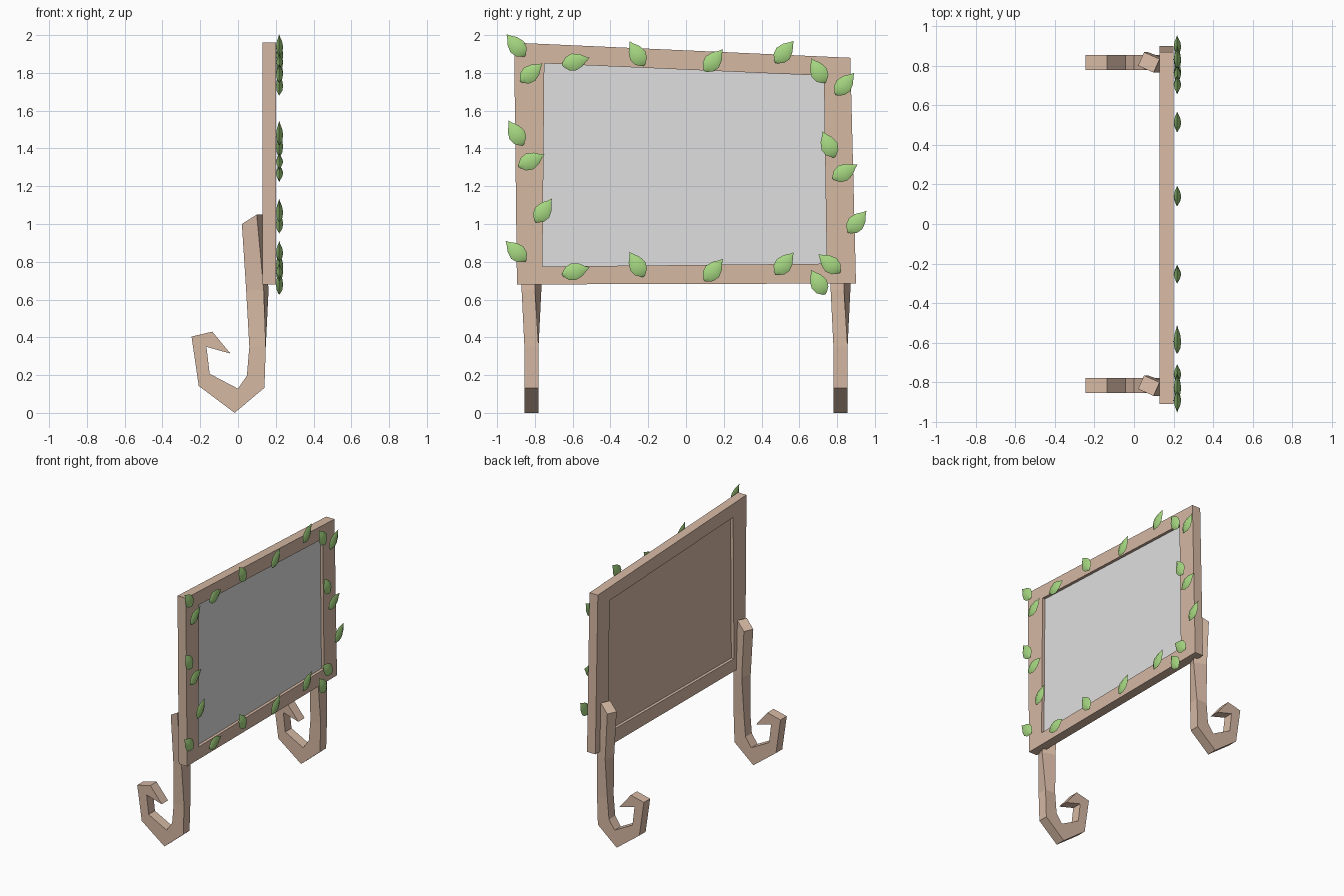
import bpy
import bmesh
import math
from mathutils import Vector, Matrix

cube = bpy.data.objects.get("Cube")
if cube:
    bpy.data.objects.remove(cube, do_unlink=True)


def make_material(name, rgb):
    mat = bpy.data.materials.new(name)
    mat.use_nodes = True
    mat.diffuse_color = (*rgb, 1)
    bsdf = next(n for n in mat.node_tree.nodes if n.type == 'BSDF_PRINCIPLED')
    bsdf.inputs["Base Color"].default_value = (*rgb, 1)
    return mat


wood = make_material("pale wood", (0.67, 0.48, 0.37))
grey = make_material("board grey", (0.74, 0.74, 0.74))
green = make_material("leaf green", (0.38, 0.68, 0.22))


def finish(bm, name, *mats):
    bmesh.ops.recalc_face_normals(bm, faces=bm.faces)
    mesh = bpy.data.meshes.new(name)
    bm.to_mesh(mesh)
    bm.free()
    obj = bpy.data.objects.new(name, mesh)
    for mat in mats:
        mesh.materials.append(mat)
    bpy.context.collection.objects.link(obj)
    return obj


def bridge(bm, rings, closed=False):
    """Skin a list of equal rings of points; cap the ends unless closed."""
    loops = [[bm.verts.new(p) for p in ring] for ring in rings]
    pairs = list(zip(loops, loops[1:]))
    if closed:
        pairs.append((loops[-1], loops[0]))
    else:
        bm.faces.new(loops[0])
        bm.faces.new(loops[-1])
    for a, b in pairs:
        for i in range(len(a)):
            j = (i + 1) % len(a)
            bm.faces.new((a[i], a[j], b[j], b[i]))


# Slightly crooked frame, as (y, z) corners
OUTER = [(-0.91, 1.96), (0.87, 1.88), (0.90, 0.685), (-0.895, 0.68)]
INNER = [(-0.75, 1.85), (0.73, 1.785), (0.745, 0.79), (-0.76, 0.775)]
BACK, FRONT = 0.13, 0.20

bm = bmesh.new()
bridge(bm, [[(BACK, *o), (FRONT, *o), (FRONT, *i), (BACK, *i)]
            for o, i in zip(OUTER, INNER)], closed=True)
finish(bm, "board_frame", wood)

# Recessed panel, grey on its front only
bm = bmesh.new()
bridge(bm, [[(x, *p) for p in INNER] for x in (0.152, 0.178)])
panel = finish(bm, "board_panel", wood, grey)
for face in panel.data.polygons:
    face.material_index = 1 if face.normal.x > 0.9 else 0

# Curled legs: inner (x, z), outer (x, z), twist in degrees
LEG = [
    ((0.032, 1.00), (0.118, 1.05), 24),
    ((0.053, 0.65), (0.152, 0.65), 20),
    ((0.06, 0.35), (0.147, 0.35), 0),
    ((0.047, 0.197), (0.14, 0.133), 0),
    ((0.0, 0.128), (-0.018, 0.0), 0),
    ((-0.15, 0.207), (-0.208, 0.143), 0),
    ((-0.167, 0.35), (-0.246, 0.404), 0),
    ((-0.04, 0.314), (-0.136, 0.43), 0),
]


def leg_ring(inner, outer, twist, y):
    half = 0.0375
    corners = [Vector((p[0], s * half, p[1]))
               for p, s in ((inner, -1), (outer, -1), (outer, 1), (inner, 1))]
    mid = Vector(((inner[0] + outer[0]) / 2, 0, 0))
    turn = Matrix.Rotation(math.radians(-twist), 3, 'Z')
    return [turn @ (c - mid) + mid + Vector((0, y, 0)) for c in corners]


for name, y in (("right_curled_leg", -0.818), ("left_curled_leg", 0.818)):
    bm = bmesh.new()
    bridge(bm, [leg_ring(*row, y) for row in LEG])
    finish(bm, name, wood)

# Leaves: y, z, direction of the tip in degrees
LEAVES = [
    (-0.90, 1.945, 130), (-0.585, 1.86, 15), (-0.26, 1.90, 120),
    (0.145, 1.865, 50), (0.52, 1.91, 50), (0.70, 1.81, 120),
    (-0.90, 0.855, 135), (-0.585, 0.75, 15), (-0.26, 0.785, 120),
    (0.145, 0.755, 50), (0.52, 0.79, 50), (0.70, 0.69, 120),
    (-0.82, 1.80, 40), (0.84, 1.74, 50), (-0.90, 1.48, 120),
    (-0.82, 1.335, 25), (-0.755, 1.07, 55), (0.76, 0.79, 140),
    (0.755, 1.42, 115), (0.84, 1.275, 30), (0.905, 1.01, 50),
]
# Half outline from stem to tip: distance along the leaf, half width
HALF = [(-0.068, 0.012), (-0.045, 0.036), (-0.01, 0.046),
        (0.03, 0.033), (0.056, 0.013)]
TIP, STEM = (0.078, 0), (-0.074, 0)
outline = [STEM] + HALF + [TIP] + [(u, -v) for u, v in reversed(HALF)]


def make_leaf(name, y, z, angle):
    bm = bmesh.new()
    rim = [bm.verts.new((u, v, 0)) for u, v in outline]
    # Domed front and shallower back over a shared pointed rim
    for height in (0.021, -0.017):
        spine = [rim[0]] + [bm.verts.new((u, 0, height * v / 0.046))
                            for u, v in HALF] + [rim[6]]
        for side in (rim[:7], [rim[0]] + rim[:5:-1]):
            for i in range(6):
                quad = dict.fromkeys((side[i], side[i + 1], spine[i + 1], spine[i]))
                bm.faces.new(list(quad))
    a = math.radians(angle)
    along = Vector((0, math.cos(a), math.sin(a)))
    across = Vector((0, -math.sin(a), math.cos(a)))
    axes = Matrix((along, across, Vector((1, 0, 0)))).transposed()
    for vert in bm.verts:
        vert.co = axes @ vert.co + Vector((0.218, y, z))
    return finish(bm, name, green)


leaves = [make_leaf(f"leaf_{n + 1}", *leaf) for n, leaf in enumerate(LEAVES)]
bpy.ops.object.select_all(action='DESELECT')
for leaf in leaves:
    leaf.select_set(True)
bpy.context.view_layer.objects.active = leaves[0]
bpy.ops.object.shade_smooth_by_angle(angle=math.radians(50))
